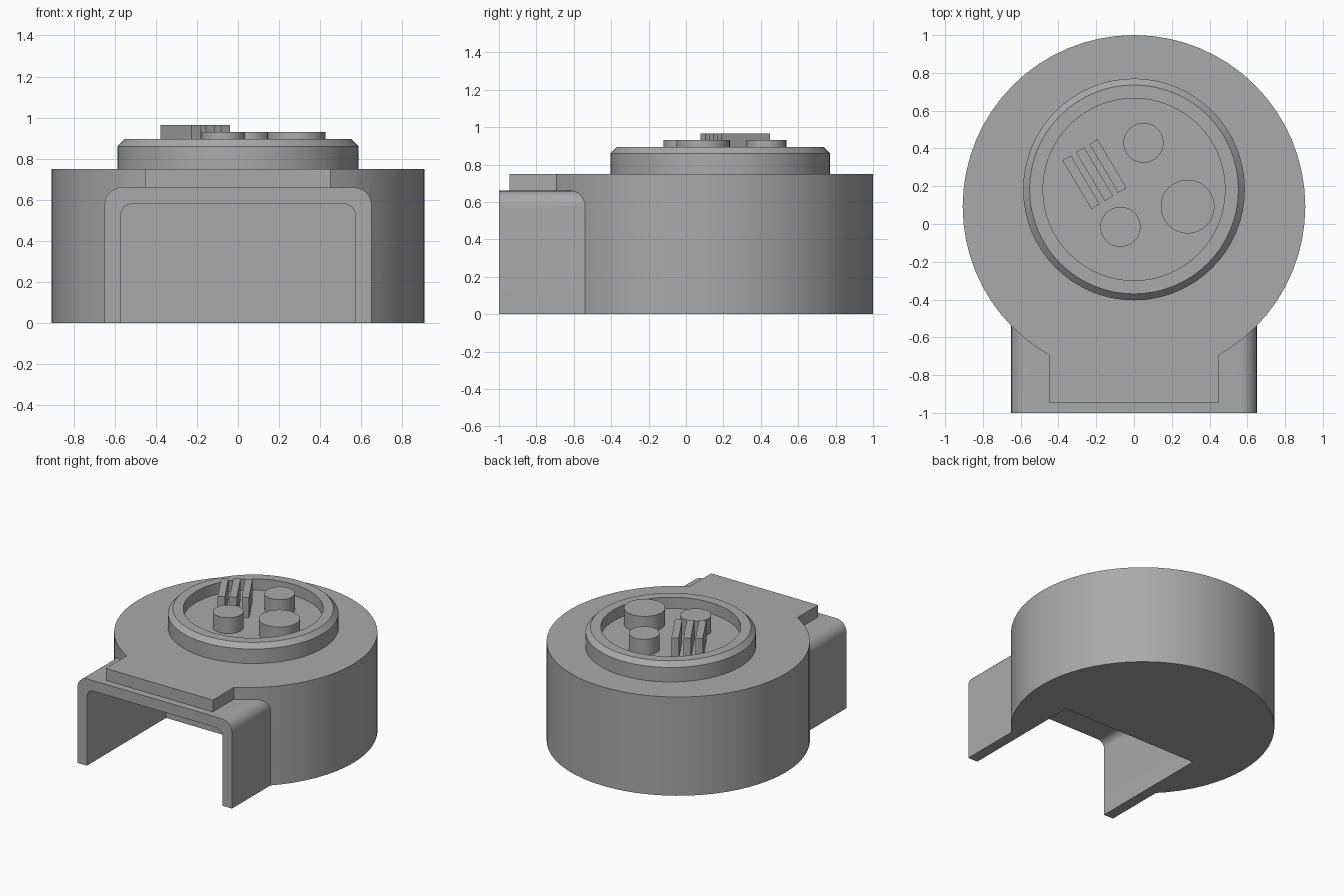
import bpy, bmesh, math
from mathutils import Matrix

if "Cube" in bpy.data.objects:
    bpy.data.objects.remove(bpy.data.objects["Cube"], do_unlink=True)

grey = bpy.data.materials.new("plain grey")
grey.use_nodes = True
GREY = (0.4, 0.4, 0.4, 1)
grey.diffuse_color = GREY
grey.node_tree.nodes["Principled BSDF"].inputs["Base Color"].default_value = GREY


def finish(name, bm):
    bmesh.ops.recalc_face_normals(bm, faces=bm.faces)
    mesh = bpy.data.meshes.new(name)
    bm.to_mesh(mesh)
    bm.free()
    mesh.materials.append(grey)
    ob = bpy.data.objects.new(name, mesh)
    bpy.context.scene.collection.objects.link(ob)
    return ob


def activate(ob):
    bpy.ops.object.select_all(action='DESELECT')
    ob.select_set(True)
    bpy.context.view_layer.objects.active = ob


def smooth(ob):
    activate(ob)
    bpy.ops.object.shade_smooth_by_angle(angle=math.radians(30))


def cylinder(name, x, y, r, z0, z1, sides=64):
    bm = bmesh.new()
    bmesh.ops.create_cone(bm, cap_ends=True, segments=sides, radius1=r, radius2=r,
                          depth=z1 - z0, matrix=Matrix.Translation((x, y, (z0 + z1) / 2)))
    return finish(name, bm)


def box(name, centre, size, turn=0):
    bm = bmesh.new()
    mat = (Matrix.Translation(centre) @ Matrix.Rotation(turn, 4, 'Z')
           @ Matrix.Diagonal((*size, 1)))
    bmesh.ops.create_cube(bm, size=1, matrix=mat)
    return finish(name, bm)


def arch(name, half, top, r, y0, y1, z0):
    """Arch profile with rounded upper corners, extruded along y."""
    pts = [(half, z0)]
    for i in range(9):
        a = math.radians(90 * i / 8)
        pts.append((half - r + r * math.cos(a), top - r + r * math.sin(a)))
    pts += [(-x, z) for x, z in reversed(pts)]
    bm = bmesh.new()
    face = bm.faces.new([bm.verts.new((x, y0, z)) for x, z in pts])
    ext = bmesh.ops.extrude_face_region(bm, geom=[face])["geom"]
    bmesh.ops.translate(bm, vec=(0, y1 - y0, 0),
                        verts=[v for v in ext if isinstance(v, bmesh.types.BMVert)])
    return finish(name, bm)


def combine(ob, tool, operation):
    activate(ob)
    mod = ob.modifiers.new(operation, 'BOOLEAN')
    mod.operation, mod.object, mod.solver = operation, tool, 'EXACT'
    bpy.ops.object.modifier_apply(modifier=mod.name)
    bpy.data.objects.remove(tool, do_unlink=True)


# Round housing joined to the arched sleeve and top tab, then hollowed
housing = cylinder("housing", 0, 0.093, 0.907, 0, 0.75)
combine(housing, arch("sleeve", 0.65, 0.66, 0.085, -1, 0, 0), 'UNION')
combine(housing, box("tab", (0, -0.47, 0.675), (0.9, 0.95, 0.15)), 'UNION')
combine(housing, arch("tunnel", 0.57, 0.58, 0.055, -1.1, -0.05, -0.1), 'DIFFERENCE')
smooth(housing)

# Dial: bevelled rim around a recessed floor
FLOOR = 0.81
bm = bmesh.new()
profile = [(0, 0.75), (0.587, 0.75), (0.587, 0.86), (0.553, 0.895),
           (0.482, 0.895), (0.482, FLOOR), (0, FLOOR)]
verts = [bm.verts.new((r, 0, z)) for r, z in profile]
edges = [bm.edges.new(pair) for pair in zip(verts, verts[1:])]
bmesh.ops.spin(bm, geom=verts + edges, cent=(0, 0, 0), axis=(0, 0, 1),
               angle=math.tau, steps=64, use_duplicate=False)
bmesh.ops.remove_doubles(bm, verts=bm.verts, dist=0.0005)
bmesh.ops.translate(bm, verts=bm.verts, vec=(0, 0.183, 0))
smooth(finish("dial", bm))

# Round buttons on the dial floor
for name, x, y, r in [("back_button", 0.05, 0.43, 0.106),
                      ("side_button", 0.284, 0.092, 0.142),
                      ("front_button", -0.072, -0.015, 0.106)]:
    smooth(cylinder(name, x, y, r, FLOOR, 0.93, 48))

# Three slanted grille bars
for i in (-1, 0, 1):
    box(f"grille_bar_{i + 2}", (-0.209 + 0.071 * i, 0.264 + 0.043 * i, (FLOOR + 0.965) / 2),
        (0.3, 0.051, 0.965 - FLOOR), math.radians(-59.5))
